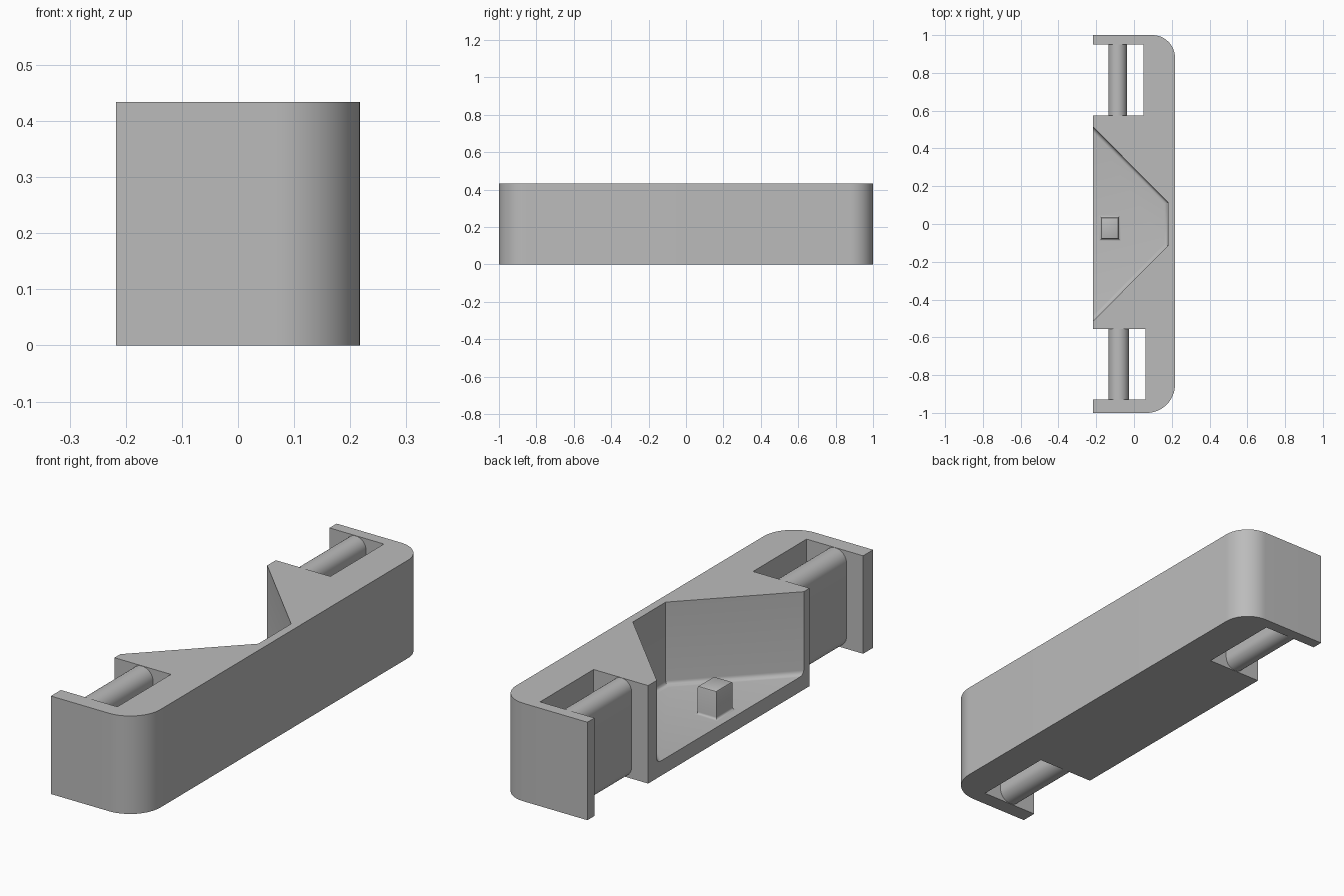
import bpy, bmesh
from math import sin, cos, pi

cube = bpy.data.objects.get("Cube")
if cube:
    bpy.data.objects.remove(cube, do_unlink=True)

X, H, FLOOR = 0.217, 0.434, 0.066

grey = bpy.data.materials.new("plain grey")
grey.use_nodes = True
colour = (0.5, 0.5, 0.5, 1)
grey.diffuse_color = colour
grey.node_tree.nodes["Principled BSDF"].inputs["Base Color"].default_value = colour


def arc(cx, cy, r, start, end, steps=16):
    """Points on an arc, angles in half turns."""
    angles = [pi * (start + (end - start) * i / steps) for i in range(steps + 1)]
    return [(cx + r * cos(a), cy + r * sin(a)) for a in angles]


def make_object(name, bm):
    bmesh.ops.recalc_face_normals(bm, faces=bm.faces)
    mesh = bpy.data.meshes.new(name)
    bm.to_mesh(mesh)
    bm.free()
    mesh.materials.append(grey)
    obj = bpy.data.objects.new(name, mesh)
    bpy.context.collection.objects.link(obj)
    return obj


def prism(points, offset):
    """Closed outline of 3D points, extruded along an offset."""
    bm = bmesh.new()
    face = bm.faces.new([bm.verts.new(p) for p in points])
    extruded = bmesh.ops.extrude_face_region(bm, geom=[face])
    verts = [v for v in extruded["geom"] if isinstance(v, bmesh.types.BMVert)]
    bmesh.ops.translate(bm, verts=verts, vec=offset)
    return bm


def smooth(obj):
    bpy.ops.object.select_all(action="DESELECT")
    obj.select_set(True)
    bpy.context.view_layer.objects.active = obj
    bpy.ops.object.shade_smooth_by_angle(angle=pi / 6)


# Body: rounded back corners, open slot near each end
r_front, r_back = 0.15, 0.12
outline = [(-X, -1)]
outline += arc(X - r_front, -1 + r_front, r_front, -0.5, 0)
outline += arc(X - r_back, 1 - r_back, r_back, 0, 0.5)
outline += [(-X, 1), (-X, 0.95), (0.05, 0.95), (0.05, 0.575), (-X, 0.575)]
outline += [(-X, -0.555), (0.06, -0.555), (0.06, -0.93), (-X, -0.93)]
body = make_object("body", prism([(x, y, 0) for x, y in outline], (0, 0, H)))

# Tapered recess with a filleted floor, open to one side and the top
recess = [(-0.317, -0.615), (0.18, -0.115), (0.18, 0.115), (-0.317, 0.615)]
bm = prism([(x, y, FLOOR) for x, y in recess], (0, 0, 0.5))
floor_edges = [e for e in bm.edges
               if all(v.co.z < FLOOR + 0.01 for v in e.verts)
               and max(v.co.x for v in e.verts) > 0]
bmesh.ops.bevel(bm, geom=floor_edges, offset=0.02, segments=5,
                profile=0.5, affect="EDGES")
cutter = make_object("recess_cutter", bm)
cutter.hide_render = True
cut = body.modifiers.new("recess", "BOOLEAN")
cut.operation, cut.solver, cut.object = "DIFFERENCE", "EXACT", cutter
bpy.context.view_layer.objects.active = body
bpy.ops.object.modifier_apply(modifier=cut.name)
bpy.data.objects.remove(cutter, do_unlink=True)
smooth(body)

# Bars: round-edged slabs across the slots
for name, x0, x1, y0, y1 in (("back_bar", -0.136, -0.038, 0.57, 0.955),
                             ("front_bar", -0.136, -0.027, -0.935, -0.55)):
    r, cx = (x1 - x0) / 2, (x0 + x1) / 2
    section = arc(cx, H - r - 0.001, r, 0, 1) + arc(cx, r + 0.001, r, 1, 2)
    smooth(make_object(name, prism([(x, y0, z) for x, z in section], (0, y1 - y0, 0))))

# Peg on the recess floor: flared foot and softened top
bm = bmesh.new()
levels = [(0.06, FLOOR - 0.01)]
levels += [(0.01 * (1 - sin(a)), FLOOR + 0.01 * (1 - cos(a)))
           for a in (pi * i / 8 for i in range(5))]
levels[0] = (levels[1][0], levels[0][1])
levels += [(0, 0.184), (-0.002, 0.188), (-0.006, 0.19)]
rings = []
for o, z in levels:
    corners = [(-0.173 - o, -0.079 - o), (-0.082 + o, -0.079 - o),
               (-0.082 + o, 0.035 + o), (-0.173 - o, 0.035 + o)]
    rings.append([bm.verts.new((x, y, z)) for x, y in corners])
for low, high in zip(rings, rings[1:]):
    for i in range(4):
        j = (i + 1) % 4
        bm.faces.new((low[i], low[j], high[j], high[i]))
bm.faces.new(rings[0][::-1])
bm.faces.new(rings[-1])
smooth(make_object("peg", bm))
